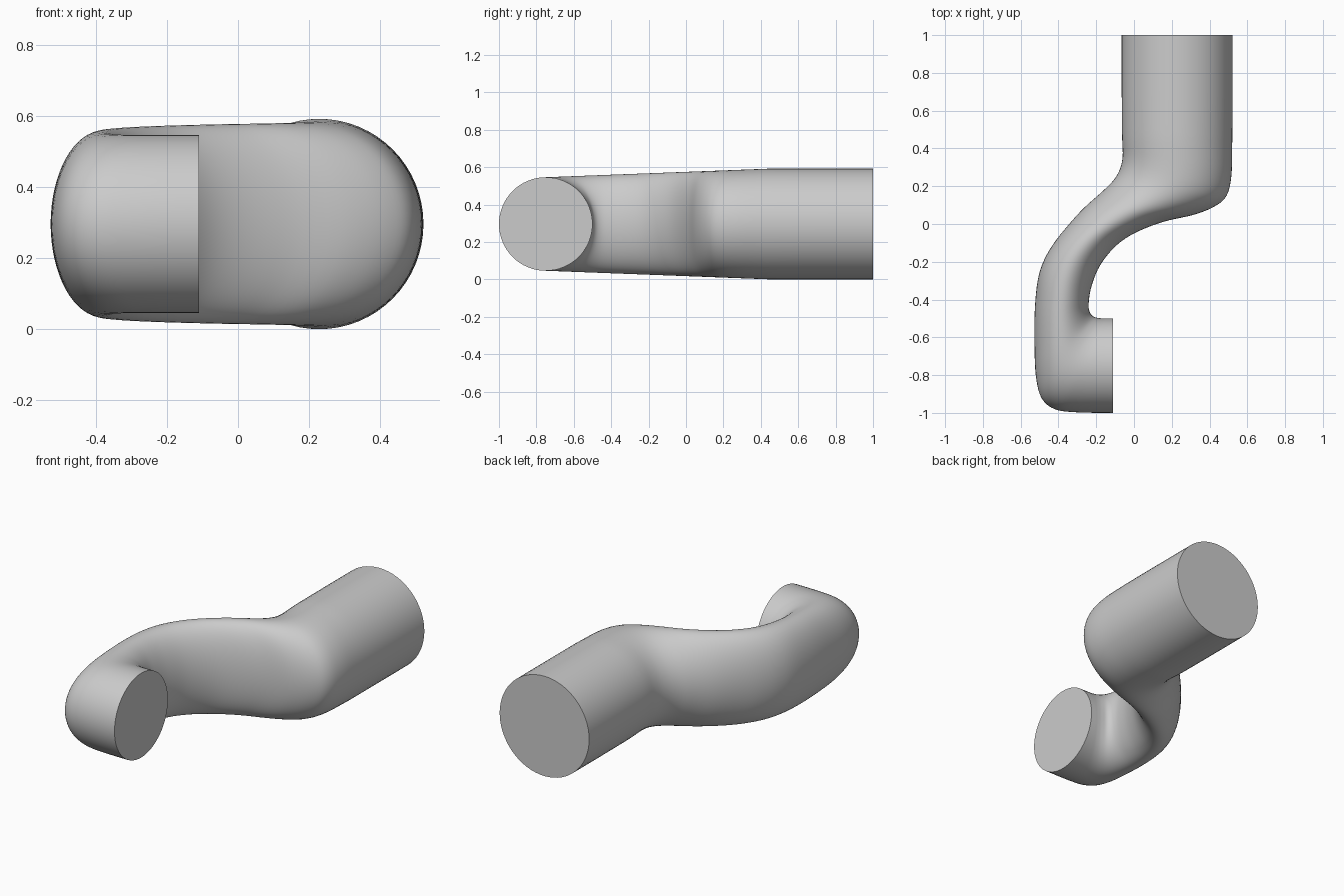
import bpy, bmesh, math
from mathutils import Vector

cube = bpy.data.objects.get("Cube")
if cube:
    bpy.data.objects.remove(cube)

SIDES, STEPS = 64, 5
AXIS_Z = 0.296

# Plan outline of the duct: outer x, y and inner x, y of each elliptical section
STATIONS = [Vector(s) for s in (
    (-0.065, 1.0, 0.522, 1.0), (-0.065, 0.7, 0.522, 0.7),
    (-0.063, 0.47, 0.52, 0.42), (-0.06, 0.36, 0.515, 0.25),
    (-0.075, 0.29, 0.49, 0.15), (-0.11, 0.23, 0.43, 0.095),
    (-0.17, 0.17, 0.32, 0.05), (-0.27, 0.08, 0.15, 0.01),
    (-0.36, -0.02, 0.0, -0.05), (-0.43, -0.11, -0.1, -0.12),
    (-0.48, -0.2, -0.18, -0.22), (-0.51, -0.3, -0.225, -0.33),
    (-0.525, -0.45, -0.24, -0.42), (-0.527, -0.62, -0.235, -0.465),
    (-0.52, -0.8, -0.215, -0.49), (-0.49, -0.92, -0.185, -0.498),
    (-0.42, -0.98, -0.16, -0.5), (-0.3, -0.997, -0.14, -0.5),
    (-0.11, -1.0, -0.11, -0.5))]


def spline(a, b, c, d, t):
    """Smooth interpolation between b and c."""
    return (b * 2 + (c - a) * t + (a * 2 - b * 5 + c * 4 - d) * t ** 2
            + (b * 3 - a - c * 3 + d) * t ** 3) / 2


def half_height(y):
    blend = min(max((y + 0.75) / 1.2, 0), 1)
    return 0.25 + 0.046 * blend


# Refined list of sections along the bend
padded = [STATIONS[0]] + STATIONS + [STATIONS[-1]]
sections = [spline(*padded[i:i + 4], k / STEPS)
            for i in range(len(STATIONS) - 1) for k in range(STEPS)]
sections.append(STATIONS[-1])

# Loft the elliptical rings and cap both ends
bm = bmesh.new()
rings = []
for s in sections:
    outer, inner = Vector((s[0], s[1], AXIS_Z)), Vector((s[2], s[3], AXIS_Z))
    mid, arm = (outer + inner) / 2, (outer - inner) / 2
    rise = Vector((0, 0, half_height(mid.y)))
    angles = [math.tau * j / SIDES for j in range(SIDES)]
    rings.append([bm.verts.new(mid + arm * math.cos(a) + rise * math.sin(a))
                  for a in angles])
for r, q in zip(rings, rings[1:]):
    for j in range(SIDES):
        n = (j + 1) % SIDES
        bm.faces.new((r[j], r[n], q[n], q[j]))
bm.faces.new(rings[0])
bm.faces.new(rings[-1])
bmesh.ops.recalc_face_normals(bm, faces=bm.faces)

mesh = bpy.data.meshes.new("curved_duct")
bm.to_mesh(mesh)
bm.free()
duct = bpy.data.objects.new("curved_duct", mesh)
bpy.context.collection.objects.link(duct)

# Plain grey finish
grey = bpy.data.materials.new("light_grey")
grey.use_nodes = True
colour = (0.6, 0.6, 0.6, 1)
grey.diffuse_color = colour
grey.node_tree.nodes["Principled BSDF"].inputs["Base Color"].default_value = colour
mesh.materials.append(grey)

# Smooth walls with crisp end rims
bpy.ops.object.select_all(action='DESELECT')
duct.select_set(True)
bpy.context.view_layer.objects.active = duct
bpy.ops.object.shade_smooth_by_angle(angle=math.radians(40))
